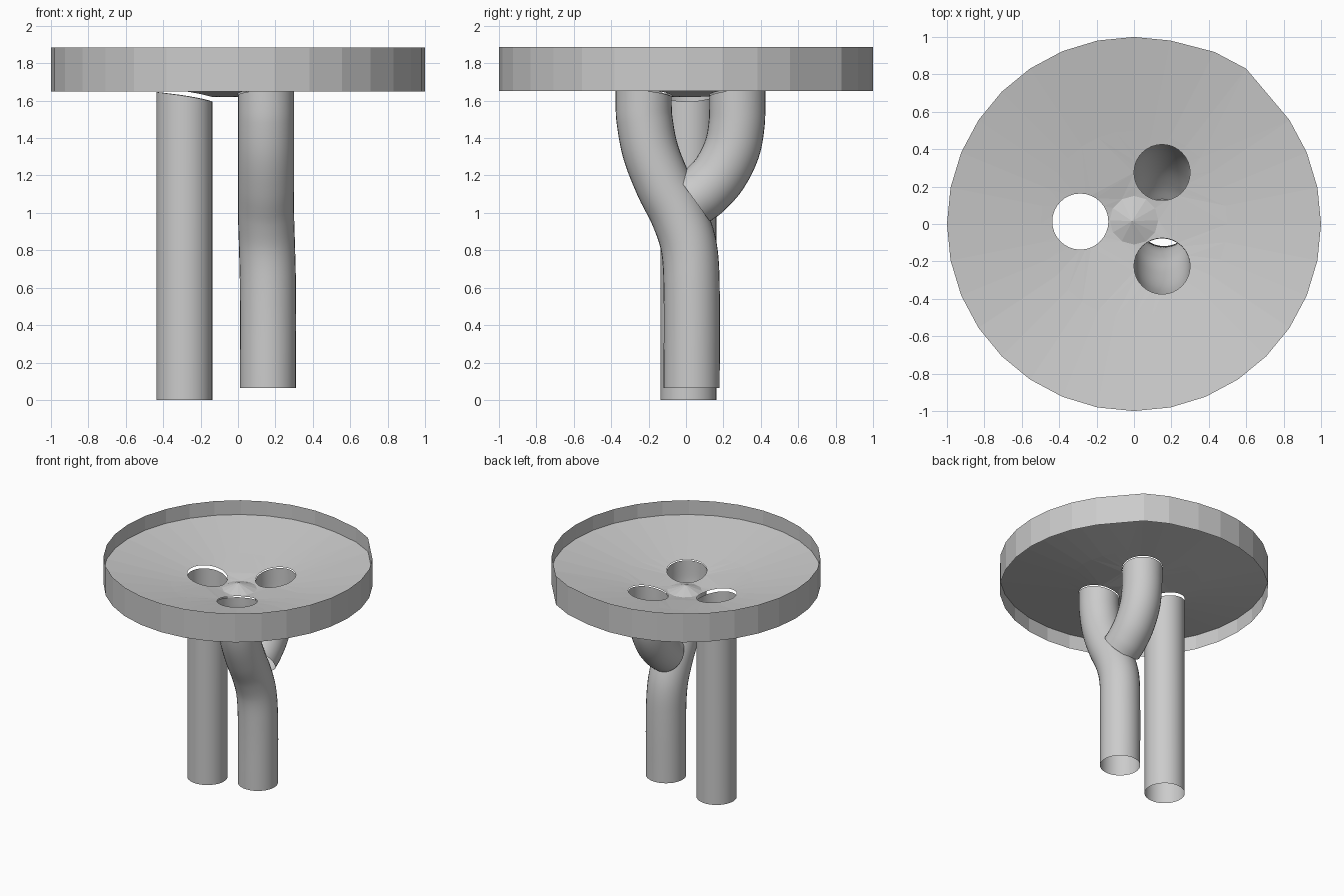
import bpy
from math import cos, sin, pi, hypot, radians
from mathutils import Vector
from mathutils.geometry import delaunay_2d_cdt

if "Cube" in bpy.data.objects:
    bpy.data.objects.remove(bpy.data.objects["Cube"])

HOLES = [(-0.287, 0.013), (0.15, 0.275), (0.15, -0.225)]
R = 0.15


def circle(cx, cy, r, n):
    return [(cx + r * cos(2 * pi * i / n), cy + r * sin(2 * pi * i / n)) for i in range(n)]


def floor_z(x, y):
    return 1.62 + max(0, hypot(x, y) - 0.14) * 0.172


def add_mesh(name, verts, faces, smooth=False):
    me = bpy.data.meshes.new(name)
    me.from_pydata(verts, [], faces)
    me.update()
    ob = bpy.data.objects.new(name, me)
    bpy.context.collection.objects.link(ob)
    if smooth:
        me.shade_smooth()
    return ob


# Rim band: 32 sides with one corner missing
outline = circle(0, 0, 1, 32)
outline[5], outline[6] = (0.6, 0.83), (0.43, 0.92)
del outline[4]
n = len(outline)
add_mesh("dish_rim",
         [(x, y, z) for z in (1.65, 1.885) for x, y in outline],
         [(i, (i + 1) % n, n + (i + 1) % n, n + i) for i in range(n)])

# Sloping dish floor with three drain holes and a small raised centre
points, edges = [], []
for loop in [outline, circle(0, 0, 0.5, 32), circle(0, 0.02, 0.13, 12)] + [circle(*h, R, 32) for h in HOLES]:
    s, m = len(points), len(loop)
    points += [Vector(p) for p in loop]
    edges += [(s + i, s + (i + 1) % m) for i in range(m)]
points.append(Vector((-0.01, 0.015)))
co, _, tris, *_ = delaunay_2d_cdt(points, edges, [], 0, 1e-5)


def in_hole(f):
    c = sum((co[i] for i in f), Vector((0, 0))) / len(f)
    return any((c - Vector(h)).length < R * 0.99 for h in HOLES)


verts = [(p.x, p.y, 1.665 if hypot(p.x, p.y) < 0.05 else floor_z(p.x, p.y)) for p in co]
add_mesh("dish_floor", verts, [f for f in tris if not in_hole(f)])


# Open pipes swept along a smooth path in the y-z plane
def pipe(name, path, gap, steps=6, n=32):
    pts = [Vector(p) for p in path]
    ext = [2 * pts[0] - pts[1]] + pts + [2 * pts[-1] - pts[-2]]
    line = []
    for k in range(1, len(ext) - 2):
        a, b, c, d = ext[k - 1:k + 3]
        t1 = (c - a) / ((b - a).length + (c - b).length) * (c - b).length
        t2 = (d - b) / ((c - b).length + (d - c).length) * (c - b).length
        for j in range(steps):
            t = j / steps
            line.append((2*t**3 - 3*t*t + 1) * b + (t**3 - 2*t*t + t) * t1
                        + (3*t*t - 2*t**3) * c + (t**3 - t*t) * t2)
    line.append(pts[-1])
    vs, fs = [], []
    for k, p in enumerate(line):
        tan = (line[min(k + 1, len(line) - 1)] - line[max(k - 1, 0)]).normalized()
        if k == 0 and p.z < 0.5 or k == len(line) - 1:
            tan = Vector((0, 0, 1))
        side = Vector((1, 0, 0))
        up = tan.cross(side).normalized()
        for i in range(n):
            a = 2 * pi * i / n
            v = p + R * (cos(a) * side + sin(a) * up)
            if k == len(line) - 1:  # top trimmed to the floor slope
                v.z = floor_z(v.x, v.y) - gap
            vs.append(v)
    for k in range(len(line) - 1):
        for i in range(n):
            j = (i + 1) % n
            fs.append((k * n + i, k * n + j, (k + 1) * n + j, (k + 1) * n + i))
    return add_mesh(name, vs, fs, True)


pipe("straight_pipe", [(-0.287, 0.013, 0), (-0.287, 0.013, 1.6)], 0.025, 1)
pipe("main_pipe", [(0.16, 0.03, 0.065), (0.16, 0.03, 0.6), (0.155, 0.015, 0.82),
                   (0.15, -0.04, 0.99), (0.15, -0.12, 1.15), (0.15, -0.19, 1.33),
                   (0.15, -0.222, 1.5), (0.15, -0.227, 1.6)], 0.008)
pipe("branch_pipe", [(0.15, 0.04, 1.075), (0.15, 0.10, 1.12), (0.15, 0.18, 1.21),
                     (0.15, 0.245, 1.34), (0.15, 0.27, 1.47), (0.15, 0.275, 1.6)], 0.008)
